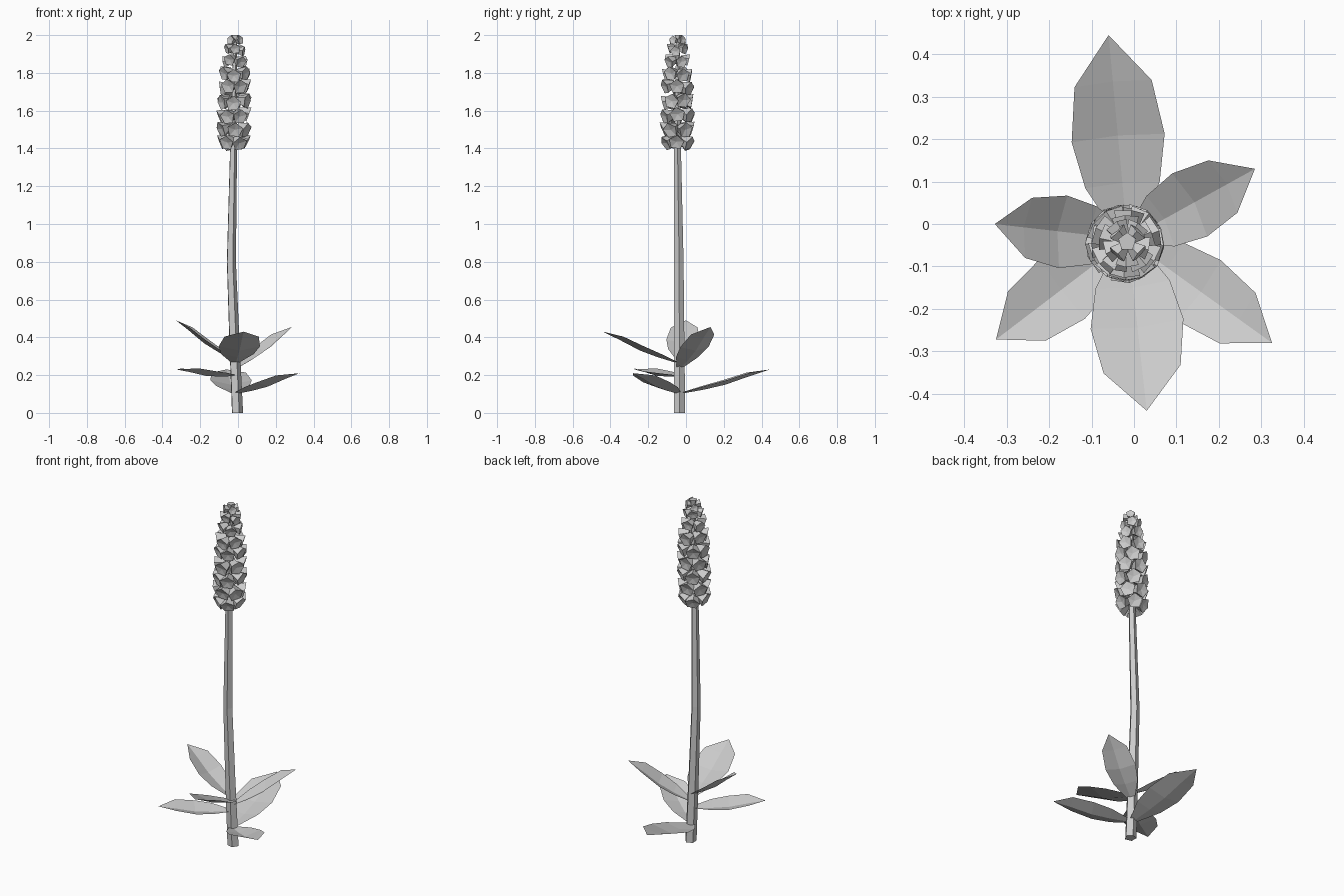
import bpy, bmesh, math, random
from mathutils import Vector, Matrix

if "Cube" in bpy.data.objects:
    bpy.data.objects.remove(bpy.data.objects["Cube"])

random.seed(4)

def finish(name, bm):
    bmesh.ops.recalc_face_normals(bm, faces=bm.faces)
    me = bpy.data.meshes.new(name)
    bm.to_mesh(me)
    bm.free()
    ob = bpy.data.objects.new(name, me)
    bpy.context.collection.objects.link(ob)
    return ob

# stem: gently bent five-sided tube (x, y, z, radius)
STEM = [(-0.005, -0.035, 0, 0.032), (-0.022, -0.037, 0.4, 0.029),
        (-0.037, -0.038, 0.8, 0.026), (-0.025, -0.046, 1.4, 0.02),
        (-0.016, -0.042, 1.96, 0.01)]
SIDES = 5
bm = bmesh.new()
rings = []
for x, y, z, r in STEM:
    rings.append([bm.verts.new((x + r * math.cos(math.tau * i / SIDES - 1.2),
                                y + r * math.sin(math.tau * i / SIDES - 1.2), z))
                  for i in range(SIDES)])
for a, b in zip(rings, rings[1:]):
    for i in range(SIDES):
        j = (i + 1) % SIDES
        bm.faces.new((a[i], a[j], b[j], b[i]))
bm.faces.new(rings[0])
bm.faces.new(rings[-1])
finish("stem", bm)

# leaves: creased blades; base height, tip point, half width
LEAVES = [("back", 0.10, (-0.06, 0.445, 0.23), 0.110),
          ("right_front", 0.10, (0.325, -0.28, 0.21), 0.088),
          ("left_front", 0.195, (-0.325, -0.272, 0.23), 0.088),
          ("right_back", 0.23, (0.285, 0.13, 0.455), 0.085),
          ("front", 0.26, (0.03, -0.44, 0.43), 0.110),
          ("left", 0.275, (-0.328, 0.0, 0.49), 0.086)]
# position along the blade, relative half width, sag
BLADE = [(0.0, 0.16, 0.0), (0.27, 0.8, -0.012), (0.5, 1.0, -0.016),
         (0.77, 0.83, -0.006), (1.0, 0.0, 0.0)]

def leaf(name, base_z, tip, half):
    base, tip = Vector((-0.015, -0.036, base_z)), Vector(tip)
    along = tip - base
    side = Vector((0, 0, 1)).cross(along).normalized()
    up = along.cross(side).normalized()
    bm = bmesh.new()
    rows = []
    for t, w, sag in BLADE:
        mid = base + along * t + up * sag
        if w == 0:
            rows.append([bm.verts.new(mid)] * 3)
        else:
            rows.append([bm.verts.new(mid + side * half * w * s + up * 0.024 * w * abs(s))
                         for s in (-1, 0, 1)])
    for a, b in zip(rows, rows[1:]):
        for i in (0, 1):
            bm.faces.new(list(dict.fromkeys((a[i], a[i + 1], b[i + 1], b[i]))))
    finish(name + "_leaf", bm)

for spec in LEAVES:
    leaf(*spec)

# flower spike: staggered rings of five-sided cups
# mouth height, mouth distance from axis, mouth radius, cups per ring, tilt in degrees
RINGS = [(1.425, 0.072, 0.042, 6, -25), (1.495, 0.078, 0.043, 6, -18),
         (1.57, 0.078, 0.042, 6, -18), (1.645, 0.077, 0.042, 6, -15),
         (1.72, 0.075, 0.041, 6, -15), (1.79, 0.071, 0.039, 6, -15),
         (1.86, 0.058, 0.034, 5, -15), (1.92, 0.048, 0.029, 5, -12),
         (1.968, 0.038, 0.025, 4, 8)]

def cup(bm, mouth, out, r, depth):
    side = Vector((0, 0, 1)).cross(out).normalized()
    up = out.cross(side)
    spin = random.uniform(-0.25, 0.25)
    def ring(centre, rad):
        return [bm.verts.new(centre + (side * math.sin(a) + up * math.cos(a)) * rad)
                for a in (math.tau * i / 5 + spin for i in range(5))]
    back, lip = ring(mouth - out * depth, r * 0.5), ring(mouth, r)
    heart = bm.verts.new(mouth - out * r * 0.2)
    bm.faces.new(back)
    for i in range(5):
        j = (i + 1) % 5
        bm.faces.new((back[i], back[j], lip[j], lip[i]))
        bm.faces.new((lip[i], lip[j], heart))

bm = bmesh.new()
for k, (z, dist, r, count, tilt) in enumerate(RINGS):
    axis = Vector((-0.023 + 0.001 * k, -0.045, z))
    for i in range(count):
        a = math.tau * (i + 0.5 * (k % 2 == 0)) / count - math.pi / 2 + random.uniform(-0.1, 0.1)
        flat = Vector((math.cos(a), math.sin(a), 0))
        tr = math.radians(tilt + random.uniform(-6, 6))
        out = flat * math.cos(tr) + Vector((0, 0, math.sin(tr)))
        mouth = axis + flat * dist + Vector((0, 0, random.uniform(-0.008, 0.008)))
        cup(bm, mouth, out, r, dist * 0.75)
finish("flower_spike", bm)

# closing bud at the very top
bm = bmesh.new()
bmesh.ops.create_cone(bm, cap_ends=True, segments=5, radius1=0.012, radius2=0.022, depth=0.05,
                      matrix=Matrix.Translation((-0.016, -0.042, 1.975)))
finish("top_bud", bm)
